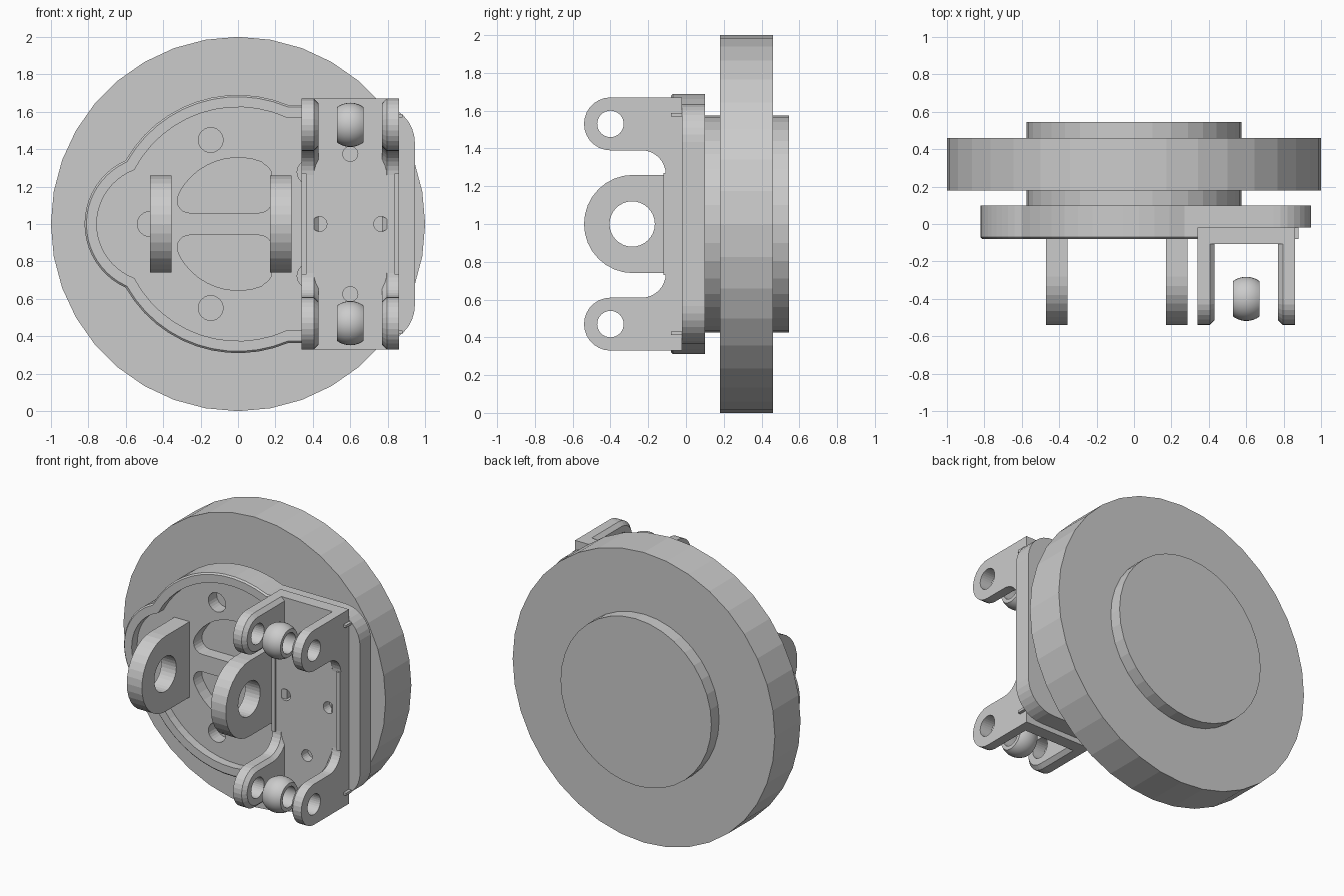
import bpy, bmesh
from math import sin, cos, asin, acos, atan2, radians, degrees, sqrt, pi

if "Cube" in bpy.data.objects:
    bpy.data.objects.remove(bpy.data.objects["Cube"])

ZC = 1.0  # height of the main axis


def arc(cx, cz, r, a0, a1, n):
    return [(cx + r * cos(radians(a0 + (a1 - a0) * i / n)),
             cz + r * sin(radians(a0 + (a1 - a0) * i / n))) for i in range(n + 1)]


def circle(cx, cz, r, n=32):
    return arc(cx, cz, r, 0, 360, n)[:-1]


def rect(x0, z0, x1, z1):
    return [(x0, z0), (x1, z0), (x1, z1), (x0, z1)]


def flip(pts):
    return [(x, -z) for x, z in reversed(pts)]


def finish(name, bm):
    bmesh.ops.recalc_face_normals(bm, faces=bm.faces[:])
    me = bpy.data.meshes.new(name)
    bm.to_mesh(me)
    bm.free()
    ob = bpy.data.objects.new(name, me)
    bpy.context.collection.objects.link(ob)
    return ob


def prism(name, profiles, axis, a, b, chamfer=0):
    """Extrude 2D profiles (z relative to ZC) along x or y; chamfer the b end."""
    bm = bmesh.new()
    for pts in profiles:
        def ring(t):
            return [bm.verts.new((t, u, v + ZC) if axis == 'x' else (u, t, v + ZC))
                    for u, v in pts]
        r0, r1 = ring(a), ring(b)
        bm.faces.new(r0)
        cap = bm.faces.new(r1)
        n = len(pts)
        for i in range(n):
            j = (i + 1) % n
            bm.faces.new((r0[i], r0[j], r1[j], r1[i]))
        if chamfer:
            bmesh.ops.recalc_face_normals(bm, faces=bm.faces[:])
            bmesh.ops.bevel(bm, geom=list(cap.edges), offset=chamfer, segments=1,
                            profile=0.5, affect='EDGES')
    return finish(name, bm)


def cut(ob, profiles, axis, a, b):
    cutter = prism("cutter", profiles, axis, a, b)
    cutter.hide_render = True
    m = ob.modifiers.new("cut", 'BOOLEAN')
    m.operation, m.solver, m.object = 'DIFFERENCE', 'EXACT', cutter
    bpy.context.view_layer.objects.active = ob
    bpy.ops.object.modifier_apply(modifier=m.name)
    bpy.data.objects.remove(cutter, do_unlink=True)


def plate_outline(d):
    """Big round body, small left lobe and square right end, inset by d."""
    R, r, cx, flat, right, cr = 0.69 - d, 0.373 - d, -0.447, 0.635 - d, 0.945 - d, 0.2 - d
    ix = (R * R - r * r + cx * cx) / (2 * cx)
    iz = sqrt(R * R - ix * ix)
    top = arc(cx, 0, r, 180, degrees(atan2(iz, ix - cx)), 10)
    top += arc(0, 0, R, degrees(atan2(iz, ix)), degrees(asin(flat / R)), 12)[1:]
    top += arc(right - cr, flat - cr, cr, 90, 0, 8)
    return top + flip(top)[:-1]


# wheel discs
prism("large_disc", [circle(0, 0, 1.0, 36)], 'y', 0.18, 0.46)
prism("hub_disc", [circle(0, 0, 0.575, 36)], 'y', 0.09, 0.545)

# mounting plate with bolt holes and two lightening pockets
plate = prism("mounting_plate", [plate_outline(0)], 'y', 0.10, -0.02)
pocket = (arc(0.115, 0.258, 0.065, 0, 66, 5) + arc(0, 0, 0.355, 69, 151, 10)
          + arc(-0.26, 0.125, 0.065, 154, 270, 7) + arc(0.115, 0.125, 0.065, 270, 360, 6))
bolts = [circle(0.472 * cos(radians(a)), 0.472 * sin(radians(a)), 0.066, 24)
         for a in range(36, 360, 72)]
cut(plate, bolts + [pocket, flip(pocket)], 'y', -0.1, 0.07)

# raised rim, open where the bracket sits
rim = prism("plate_rim", [plate_outline(0)], 'y', -0.02, -0.08, chamfer=0.01)
cut(rim, [plate_outline(0.065)], 'y', -0.2, 0.1)
cut(rim, [rect(0.345, -1, 1.2, 1)], 'y', -0.2, 0.1)
stub = rect(0.80, 0.57, 0.88, 0.587)
prism("rim_stubs", [stub, flip(stub)], 'y', -0.02, -0.08)

# main pair of lugs
lug = [(0.0, -0.26)] + arc(-0.28, 0, 0.26, 270, 90, 16) + [(0.0, 0.26)]
for side, x0 in (("left", -0.47), ("right", 0.17)):
    ob = prism(side + "_main_lug", [lug], 'x', x0, x0 + 0.115)
    cut(ob, [circle(-0.285, 0, 0.12)], 'x', x0 - 0.1, x0 + 0.2)

# bracket base
base = prism("bracket_base", [rect(0.34, -0.67, 0.86, 0.67)], 'y', -0.02, -0.107)
cut(base, [circle(0.6, 0.375, 0.04, 20), circle(0.6, -0.375, 0.04, 20),
           circle(0.435, 0, 0.04, 20), circle(0.765, 0, 0.04, 20)], 'y', -0.2, -0.04)

# bracket side walls, each with two pierced ears
half = ([(-0.02, 0.67)] + arc(-0.40, 0.53, 0.14, 90, 270, 14)
        + arc(-0.235, 0.262, 0.128, 90, 0, 8))
wall = half + flip(half)
for side, x0, x1, lip in (("left", 0.34, 0.43, 0.365), ("right", 0.86, 0.77, 0.835)):
    ob = prism(side + "_bracket_wall", [wall], 'x', x0, x1, chamfer=0.025)
    cut(ob, [circle(-0.40, 0.53, 0.07), circle(-0.40, -0.53, 0.07)], 'x', 0.2, 1.0)
    prism(side + "_bracket_lip", [rect(-0.12, -0.27, -0.05, 0.27)], 'x', x0, lip)

# bored ball bearings between the ears
for place, z in (("upper", 0.53), ("lower", -0.53)):
    bm = bmesh.new()
    n, hw, R, bore = 32, 0.07, 0.118, 0.07
    lim = degrees(acos(hw / R))
    prof = arc(0, 0, R, lim, 180 - lim, 10) + [(-hw, bore), (hw, bore)]
    rings = [[bm.verts.new((0.6 + x, -0.40 + r * cos(2 * pi * k / n),
                            ZC + z + r * sin(2 * pi * k / n))) for x, r in prof]
             for k in range(n)]
    for k in range(n):
        p, q = rings[k], rings[(k + 1) % n]
        for i in range(len(prof)):
            j = (i + 1) % len(prof)
            bm.faces.new((p[i], p[j], q[j], q[i]))
    ob = finish(place + "_ball_bearing", bm)
    bpy.ops.object.select_all(action='DESELECT')
    ob.select_set(True)
    bpy.context.view_layer.objects.active = ob
    bpy.ops.object.shade_smooth_by_angle(angle=radians(35))
